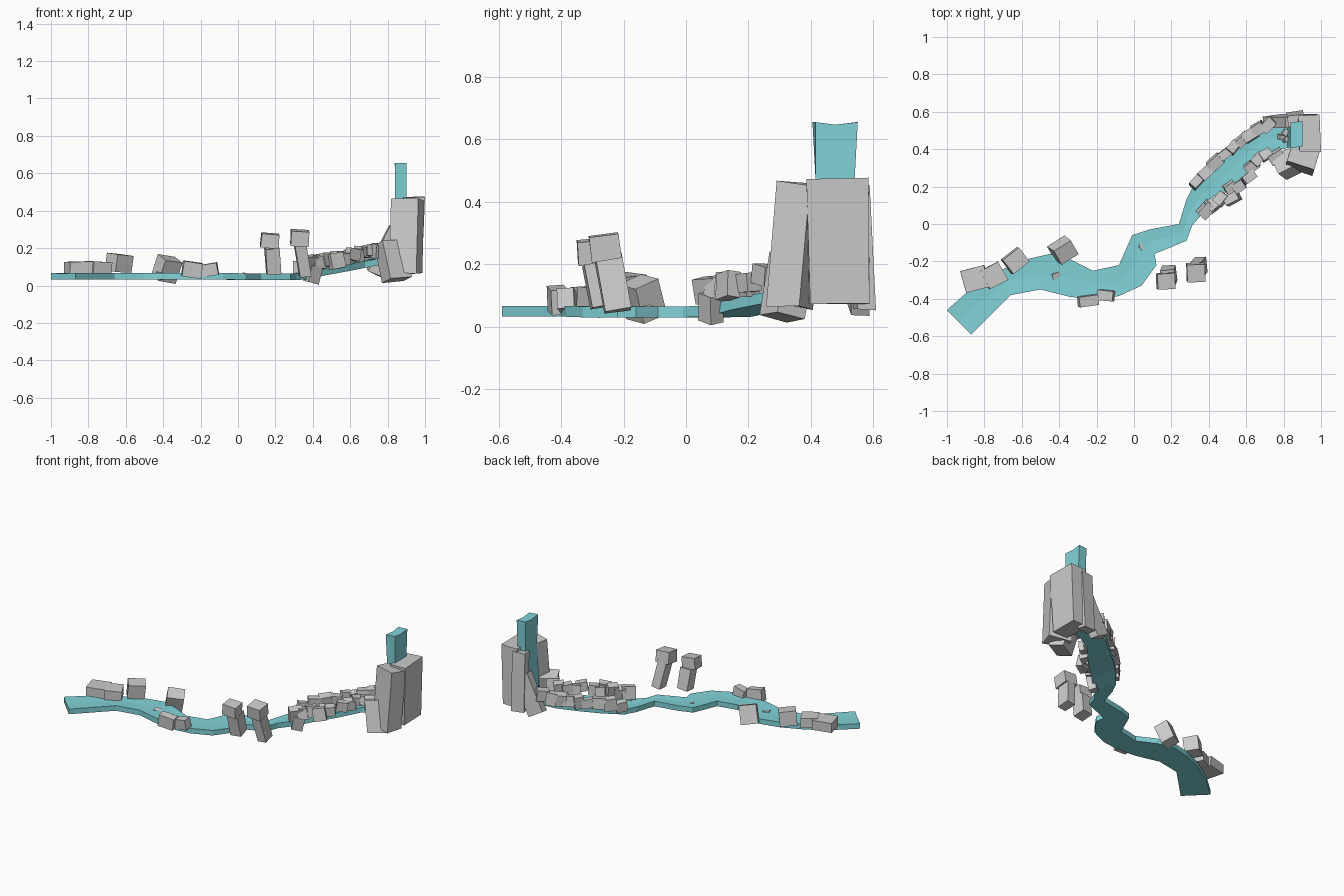
import bpy, bmesh, math, random
from mathutils import Euler, Vector

random.seed(4)

water = bpy.data.materials.new("water")
water.diffuse_color = (0.22, 0.65, 0.69, 1)


def make_object(name, verts, faces, mat=None):
    mesh = bpy.data.meshes.new(name)
    mesh.from_pydata(verts, [], faces)
    bm = bmesh.new()
    bm.from_mesh(mesh)
    bmesh.ops.recalc_face_normals(bm, faces=bm.faces)
    bm.to_mesh(mesh)
    bm.free()
    obj = bpy.data.objects.new(name, mesh)
    bpy.context.collection.objects.link(obj)
    if mat:
        mesh.materials.append(mat)
    return obj


def rock(name, centre, size, rot=(0, 0, 0), jitter=0.04):
    """Rough six-sided block, turned by rot degrees."""
    turn = Euler([math.radians(a) for a in rot])
    verts = []
    for sx in (-.5, .5):
        for sy in (-.5, .5):
            for sz in (-.5, .5):
                p = Vector([s * d * (1 + random.uniform(-jitter, jitter))
                            for s, d in zip((sx, sy, sz), size)])
                p.rotate(turn)
                verts.append(p + Vector(centre))
    faces = [(0, 1, 3, 2), (4, 6, 7, 5), (0, 4, 5, 1),
             (2, 3, 7, 6), (0, 2, 6, 4), (1, 5, 7, 3)]
    return make_object(name, verts, faces)


def loft(name, rings, mat):
    """Skin a list of equal-length rings and cap both ends."""
    n = len(rings[0])
    verts = [v for r in rings for v in r]
    faces = [(i * n + j, i * n + (j + 1) % n,
              (i + 1) * n + (j + 1) % n, (i + 1) * n + j)
             for i in range(len(rings) - 1) for j in range(n)]
    faces += [tuple(range(n)), tuple(range(len(verts) - n, len(verts)))]
    return make_object(name, verts, faces, mat)


# River: north bank x, y, south bank x, y, top height
banks = [
    (-1.0, -.46, -.87, -.59, .067), (-.87, -.345, -.75, -.47, .067),
    (-.72, -.25, -.66, -.38, .067), (-.58, -.19, -.50, -.35, .067),
    (-.45, -.16, -.34, -.39, .067), (-.34, -.19, -.28, -.395, .067),
    (-.22, -.25, -.19, -.40, .067), (-.08, -.22, -.08, -.385, .067),
    (-.045, -.14, .04, -.33, .065), (-.01, -.06, .12, -.22, .065),
    (.08, -.03, .11, -.16, .065), (.24, .0, .28, -.09, .065),
    (.28, .13, .31, -.01, .065), (.32, .21, .37, .06, .067),
    (.42, .32, .47, .15, .09), (.53, .41, .58, .25, .11),
    (.64, .49, .68, .36, .13), (.77, .54, .78, .40, .15),
    (.88, .545, .88, .415, .16)]
loft("river", [[(a, b, z), ((a + c) / 2, (b + d) / 2, z - .003), (c, d, z),
                (c, d, z - .035), (a, b, z - .035)]
               for a, b, c, d, z in banks], water)

# Waterfall: upright sheet with a dipped lip
loft("waterfall",
     [[(x0, .415 - g, z), (x0, .48, z - dip), (x0, .54 + g * .3, z),
       (.9, .54 + g, z), (.9, .48, z - dip), (.9, .415, z)]
      for z, x0, g, dip in ((.12, .82, 0, 0), (.47, .84, 0, 0), (.655, .838, .01, .008))],
     water)

# Cliff behind the waterfall
rock("cliff_back", (.93, .487, .272), (.115, .195, .40), (1, 2, 2))
rock("cliff_side", (.902, .35, .265), (.15, .11, .40), (-5, 0, -18))
rock("cliff_corner", (.865, .563, .255), (.09, .06, .40), (3, 0, 8))
rock("cliff_foot_south", (.83, .325, .13), (.13, .10, .21), (-14, -6, 28))
rock("cliff_foot_north", (.80, .55, .18), (.11, .06, .27), (4, 26, 8))

# Rocks along the rapids, rising with the water
north = [(.335, .225), (.385, .275), (.435, .33), (.48, .37), (.53, .41),
         (.58, .45), (.62, .475), (.665, .51), (.72, .53)]
south = [(.385, .075), (.425, .105), (.465, .135), (.525, .135), (.515, .195),
         (.56, .20), (.615, .25), (.63, .31), (.66, .345), (.705, .37), (.76, .36)]
for bank, spots in (("north", north), ("south", south)):
    for i, (x, y) in enumerate(spots):
        z = .10 + (x - .34) * .22 + random.uniform(-.012, .012)
        size = (random.uniform(.06, .085), random.uniform(.045, .06),
                random.uniform(.055, .085))
        rot = (random.uniform(-12, 12), random.uniform(-12, 12),
               random.uniform(22, 52))
        rock(f"rapids_rock_{bank}_{i}", (x, y, z), size, rot)
rock("rapids_rock_low", (.40, .08, .06), (.07, .05, .09), (8, 12, 35))
for i, (x, y) in enumerate([(.79, .465), (.815, .455), (.805, .485)]):
    rock(f"pool_stone_{i}", (x, y, .165), (.035, .025, .04), (10, 20, 30 * i))

# Two leaning standing stones with cap blocks
rock("standing_stone_left", (.185, -.275, .135), (.075, .085, .14), (10, -5, 5))
rock("cap_stone_left", (.17, -.305, .24), (.095, .085, .075), (4, 5, 3))
rock("standing_stone_right", (.345, -.235, .14), (.06, .085, .18), (10, -10, 3))
rock("cap_stone_right", (.33, -.26, .255), (.095, .095, .08), (8, 3, 2))

# Boulders on the lower banks
boulders = [
    ((-.85, -.295, .095), (.13, .12, .065), (0, 0, 14)),
    ((-.75, -.275, .095), (.11, .11, .065), (2, 3, 28)),
    ((-.635, -.195, .12), (.11, .095, .095), (5, 5, 38)),
    ((-.38, -.14, .088), (.11, .09, .12), (20, 8, 32)),
    ((-.245, -.41, .085), (.105, .055, .08), (4, 8, 8)),
    ((-.15, -.382, .085), (.085, .055, .065), (4, -10, -6))]
for i, b in enumerate(boulders):
    rock(f"bank_boulder_{i}", *b)
rock("sunken_boulder", (-.42, -.275, .052), (.04, .03, .035), (15, 10, 20))
rock("sunken_stone", (.04, -.12, .05), (.03, .03, .03), (10, 15, 40))
